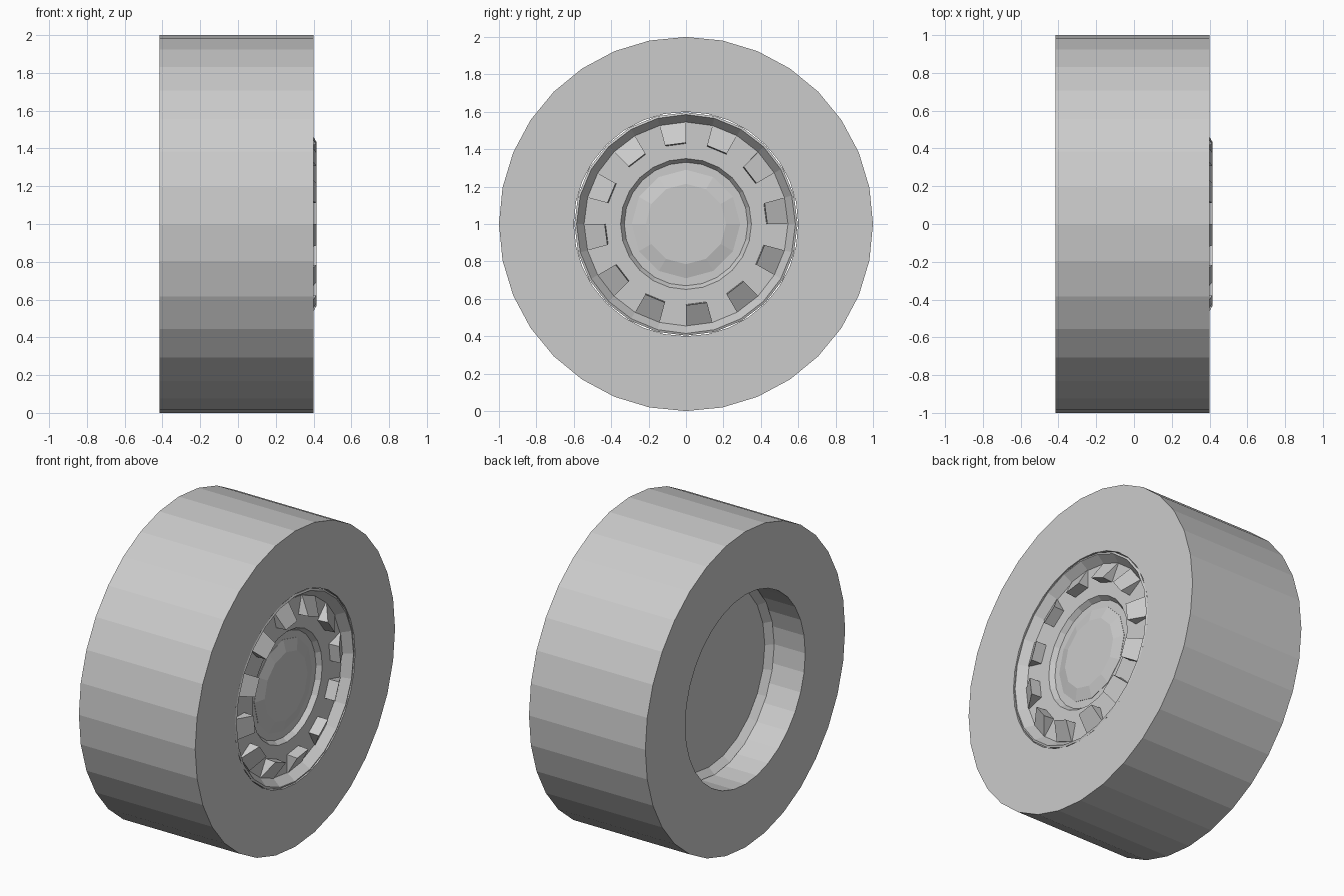
import bpy
import bmesh
from math import sin, cos, pi

if "Cube" in bpy.data.objects:
    bpy.data.objects.remove(bpy.data.objects["Cube"], do_unlink=True)

grey = bpy.data.materials.new("plain_grey")
grey.use_nodes = True
colour = (0.6, 0.6, 0.6, 1)
grey.diffuse_color = colour
grey.node_tree.nodes["Principled BSDF"].inputs["Base Color"].default_value = colour


def point(x, r, angle):
    """Place a point around the axle; angle 0 is straight up."""
    return (x, r * sin(angle), 1 + r * cos(angle))


def finish(name, bm):
    bmesh.ops.remove_doubles(bm, verts=bm.verts, dist=0.0001)
    bmesh.ops.recalc_face_normals(bm, faces=bm.faces)
    mesh = bpy.data.meshes.new(name)
    bm.to_mesh(mesh)
    bm.free()
    mesh.materials.append(grey)
    obj = bpy.data.objects.new(name, mesh)
    bpy.context.collection.objects.link(obj)
    return obj


def lathe(name, profile, sides, closed=False):
    """Spin an (x, radius) profile about the axle; cap any open ends."""
    bm = bmesh.new()
    rings = [[bm.verts.new(point(x, r, 2 * pi * i / sides)) for i in range(sides)]
             for x, r in profile]
    pairs = list(zip(rings, rings[1:]))
    if closed:
        pairs.append((rings[-1], rings[0]))
    else:
        bm.faces.new(rings[0])
        bm.faces.new(rings[-1])
    for a, b in pairs:
        for i in range(sides):
            j = (i + 1) % sides
            bm.faces.new((a[i], a[j], b[j], b[i]))
    return finish(name, bm)


# Tyre: plain square-edged ring
lathe("tyre", [(-0.415, 1), (0.4, 1), (0.4, 0.6), (-0.415, 0.6)], 32, closed=True)

# Wheel: back plate, flared front lip, sunken face and centre dish
lathe("wheel", [(-0.16, 0.56), (-0.2, 0.597), (0.395, 0.597), (0.4, 0.585),
                (0.345, 0.545), (0.345, 0.35), (0.315, 0.33)], 24)

# Hub cap: shallow dome in the dish
lathe("hub_cap", [(0.31, 0.29), (0.317, 0.29), (0.337, 0.215)], 12)

# Raised wedges around the face, sloping down towards the lip
bm = bmesh.new()
count = 12
for k in range(count):
    start = 2 * pi * k / count - pi / count
    ends = []
    for angle in (start, start + pi / count):
        ends.append([bm.verts.new(point(x, r, angle)) for x, r in
                     ((0.34, 0.43), (0.415, 0.435), (0.35, 0.545), (0.34, 0.545))])
    a, b = ends
    bm.faces.new(a)
    bm.faces.new(b)
    for i in range(4):
        j = (i + 1) % 4
        bm.faces.new((a[i], a[j], b[j], b[i]))
finish("wheel_wedges", bm)
